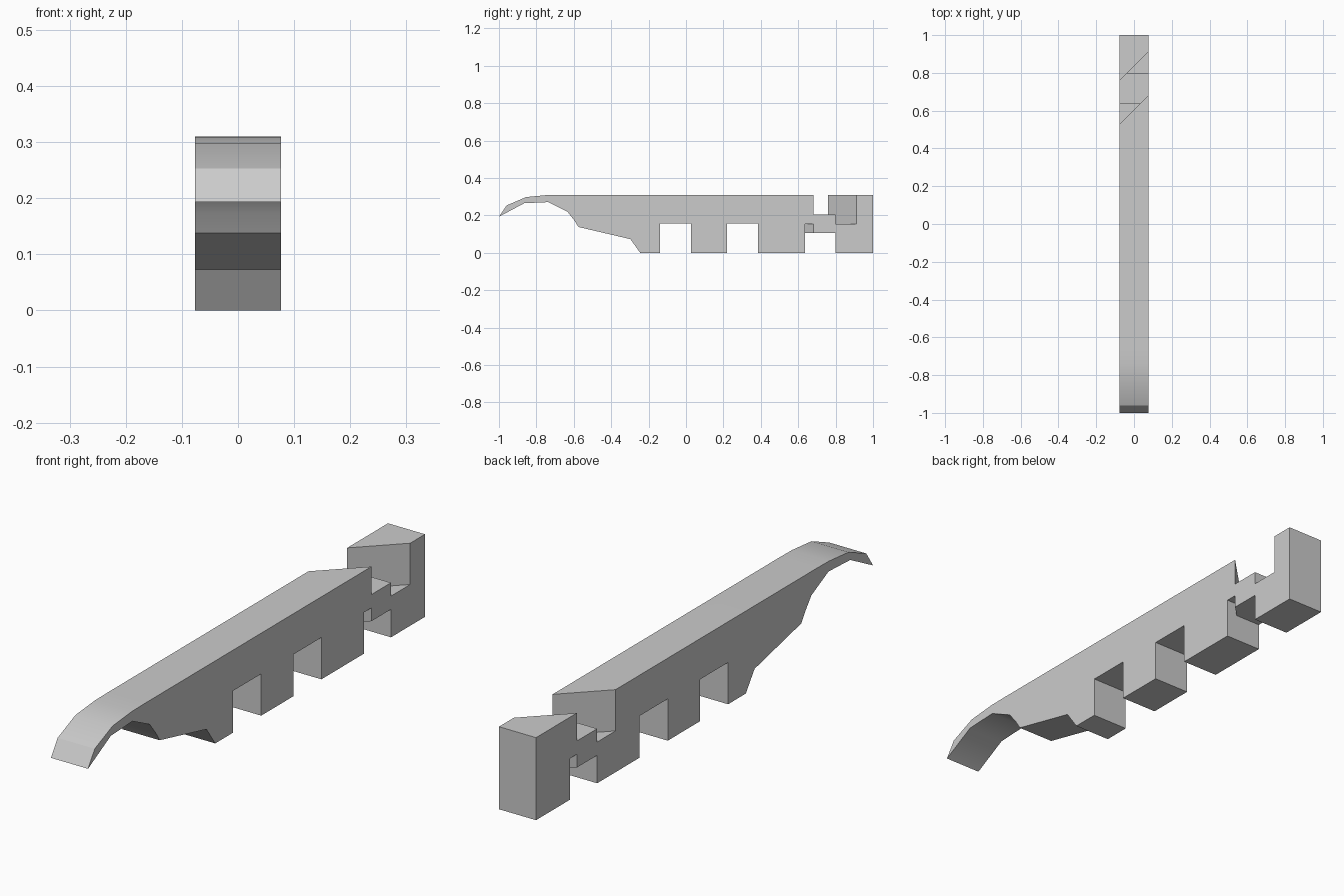
import bpy
import bmesh

cube = bpy.data.objects.get("Cube")
if cube:
    bpy.data.objects.remove(cube, do_unlink=True)

HALF = 0.077                    # half the beam width
KEY_A, KEY_B = 0.637, 0.798     # front and back of the joint key
SKEW_A, SKEW_B = 0.605, 0.835   # where the skewed shoulders cross x = 0
MID = 0.155                     # half height of the beam
WIDE = 0.12                     # cutter half width

grey = bpy.data.materials.new("timber_grey")
grey.use_nodes = True
colour = (0.6, 0.6, 0.6, 1)
grey.diffuse_color = colour
grey.node_tree.nodes["Principled BSDF"].inputs["Base Color"].default_value = colour


def prism(name, base, offset, helper=False):
    """Extrude a flat outline along an offset."""
    bm = bmesh.new()
    face = bm.faces.new([bm.verts.new(p) for p in base])
    out = bmesh.ops.extrude_face_region(bm, geom=[face])
    moved = [v for v in out["geom"] if isinstance(v, bmesh.types.BMVert)]
    bmesh.ops.translate(bm, verts=moved, vec=offset)
    bmesh.ops.recalc_face_normals(bm, faces=bm.faces)
    mesh = bpy.data.meshes.new(name)
    bm.to_mesh(mesh)
    bm.free()
    mesh.materials.append(grey)
    obj = bpy.data.objects.new(name, mesh)
    bpy.context.collection.objects.link(obj)
    obj.hide_render = helper
    return obj


def slab(name, a, b, z0, z1, half, skew):
    """Cutter between two crosswise planes, square or skewed by 45 degrees."""
    s = half if skew else 0
    base = [(-half, a - s, z0), (half, a + s, z0),
            (half, b + s, z0), (-half, b - s, z0)]
    return prism(name, base, (0, 0, z1 - z0), True)


def cut(target, cutter):
    """Subtract a cutter, apply the result and remove the cutter."""
    mod = target.modifiers.new("cut", "BOOLEAN")
    mod.operation = "DIFFERENCE"
    mod.solver = "EXACT"
    mod.object = cutter
    bpy.context.view_layer.update()
    graph = bpy.context.evaluated_depsgraph_get()
    mesh = bpy.data.meshes.new_from_object(target.evaluated_get(graph))
    target.modifiers.clear()
    target.data = mesh
    bpy.data.objects.remove(cutter, do_unlink=True)


# Beam side outline (y, z): curved nose, stepped underside with two notches
outline = [
    (1, 0.31), (-0.66, 0.31), (-0.74, 0.309), (-0.855, 0.298), (-0.96, 0.253),
    (-1, 0.193), (-0.865, 0.265), (-0.736, 0.271), (-0.634, 0.22),
    (-0.597, 0.173), (-0.575, 0.138), (-0.297, 0.073), (-0.245, 0),
]
for start, end in ((-0.14, 0.028), (0.218, 0.385)):
    outline += [(start, 0), (start, 0.157), (end, 0.157), (end, 0)]
outline.append((1, 0))
beam = prism("carved_beam", [(-HALF, y, z) for y, z in outline], (2 * HALF, 0, 0))

# Skewed upper joint recess, leaving the square key standing
upper = slab("upper_recess", SKEW_A, SKEW_B, MID, 0.4, WIDE, True)
cut(upper, slab("key_block", KEY_A, KEY_B, 0.1, 0.205, 0.3, False))

# Square lower joint recess, leaving the skewed key hanging
lower = slab("lower_recess", KEY_A, KEY_B, -0.1, MID, WIDE, False)
cut(lower, slab("skewed_key_block", SKEW_A, SKEW_B, 0.105, 0.25, 0.3, True))

cut(beam, upper)
cut(beam, lower)

# Smooth the nose, keep every joint edge crisp
bpy.ops.object.select_all(action="DESELECT")
beam.select_set(True)
bpy.context.view_layer.objects.active = beam
bpy.ops.object.shade_smooth_by_angle()
